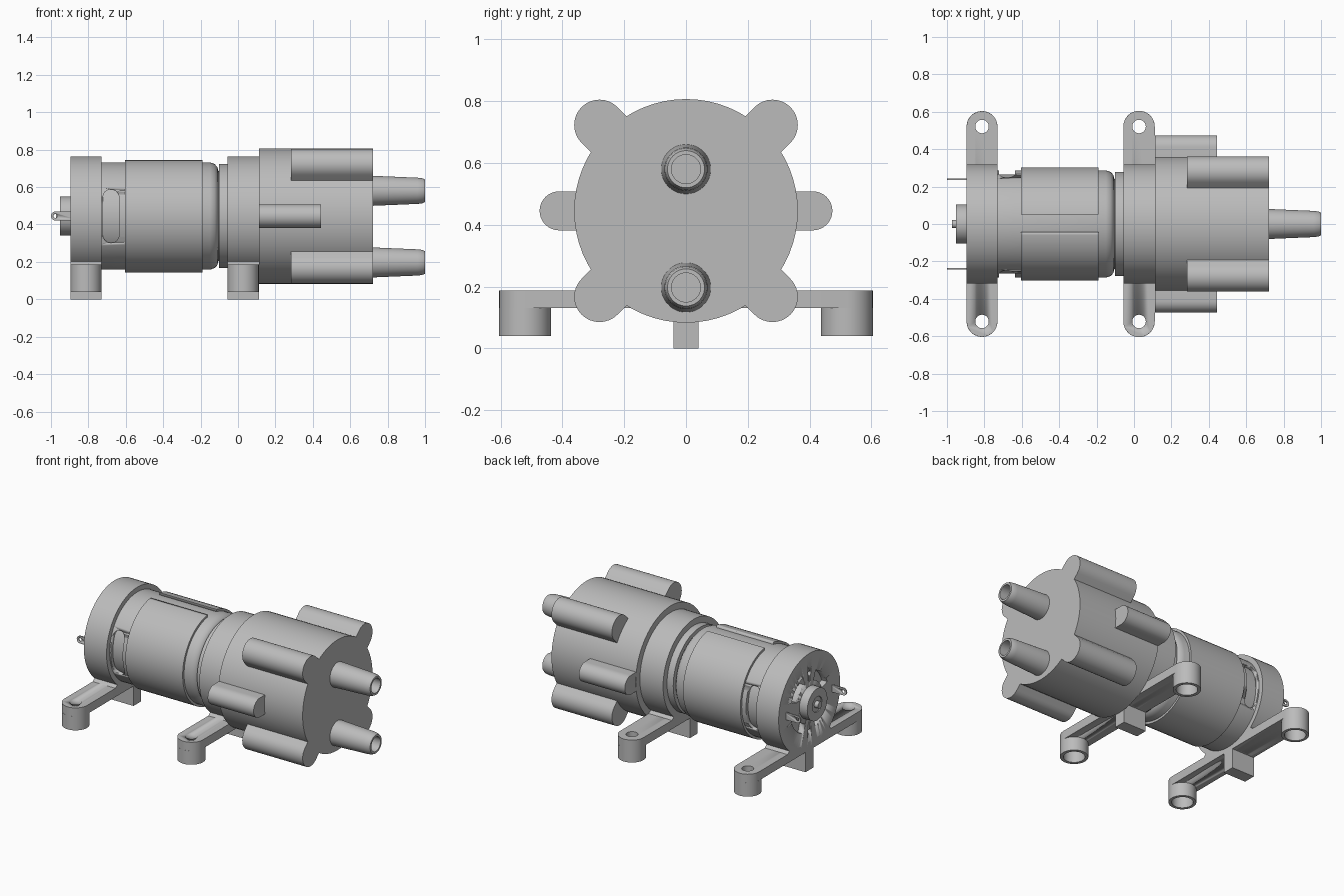
import bpy
import bmesh
import math
from mathutils import Matrix, Vector

if "Cube" in bpy.data.objects:
    bpy.data.objects.remove(bpy.data.objects["Cube"])

grey = bpy.data.materials.new("plain grey")
grey.use_nodes = True
grey.diffuse_color = (0.5, 0.5, 0.5, 1)
grey.node_tree.nodes["Principled BSDF"].inputs["Base Color"].default_value = (0.5, 0.5, 0.5, 1)

AXIS_Z = 0.445   # height of the motor axis
SEGMENTS = 64
# Cyclic axis maps: profile direction -> world direction
TURN = {
    "x": Matrix(((0, 0, 1), (1, 0, 0), (0, 1, 0))),
    "y": Matrix(((1, 0, 0), (0, 0, 1), (0, 1, 0))),
    "z": Matrix.Identity(3),
}


def activate(obj):
    bpy.ops.object.select_all(action="DESELECT")
    obj.select_set(True)
    bpy.context.view_layer.objects.active = obj


def finish(name, bm):
    bmesh.ops.remove_doubles(bm, verts=bm.verts, dist=1e-5)
    bmesh.ops.recalc_face_normals(bm, faces=bm.faces)
    mesh = bpy.data.meshes.new(name)
    bm.to_mesh(mesh)
    bm.free()
    mesh.materials.append(grey)
    obj = bpy.data.objects.new(name, mesh)
    bpy.context.collection.objects.link(obj)
    activate(obj)
    bpy.ops.object.shade_smooth_by_angle(angle=math.radians(32))
    return obj


def lathe(name, profile, axis="x", centre=(0, 0, AXIS_Z), ring=False):
    """Turn (position, radius) points about an axis; ring closes the profile."""
    bm = bmesh.new()
    verts = [bm.verts.new((r, 0, p)) for p, r in profile]
    pairs = list(zip(verts, verts[1:] + verts[:1]))
    edges = [bm.edges.new(p) for p in (pairs if ring else pairs[:-1])]
    bmesh.ops.spin(bm, geom=verts + edges, cent=(0, 0, 0), axis=(0, 0, 1),
                   angle=math.tau, steps=SEGMENTS)
    bm.transform(Matrix.Translation(centre) @ TURN[axis].to_4x4())
    return finish(name, bm)


def prism(name, outline, low, high, axis):
    """Extrude a flat outline between two positions along an axis."""
    bm = bmesh.new()
    face = bm.faces.new([bm.verts.new((u, v, low)) for u, v in outline])
    new = bmesh.ops.extrude_face_region(bm, geom=[face])["geom"]
    bmesh.ops.translate(bm, vec=(0, 0, high - low),
                        verts=[g for g in new if isinstance(g, bmesh.types.BMVert)])
    bm.transform(TURN[axis].to_4x4())
    return finish(name, bm)


def capsule(a, b, r, steps=16):
    """Outline of a bar with round ends centred on a and b."""
    heading = math.atan2(b[1] - a[1], b[0] - a[0])
    points = []
    for centre, start in ((b, heading - math.pi / 2), (a, heading + math.pi / 2)):
        for i in range(steps + 1):
            t = start + math.pi * i / steps
            points.append((centre[0] + r * math.cos(t), centre[1] + r * math.sin(t)))
    return points


def box(name, low, high):
    return prism(name, [(low[0], low[1]), (high[0], low[1]),
                        (high[0], high[1]), (low[0], high[1])], low[2], high[2], "z")


def cut(obj, cutter):
    mod = obj.modifiers.new("cut", "BOOLEAN")
    mod.operation = "DIFFERENCE"
    mod.solver = "EXACT"
    mod.object = cutter
    activate(obj)
    bpy.ops.object.modifier_apply(modifier=mod.name)
    bpy.data.objects.remove(cutter)


# Motor casing with a side slot on each flank, around a solid core
casing = lathe("motor_casing", [(-0.75, 0.265), (-0.75, 0.287), (-0.15, 0.287), (-0.125, 0.278),
                                (-0.11, 0.262), (-0.105, 0.24), (-0.16, 0.24), (-0.16, 0.265)], ring=True)
for side in (-1, 1):
    ends = sorted((side * 0.1, side * 0.4))
    cut(casing, prism("slot_cutter", capsule((-0.679, 0.345), (-0.679, 0.545), 0.043), *ends, "y"))
lathe("motor_core", [(-0.8, 0), (-0.8, 0.264), (-0.15, 0.264), (-0.15, 0)])

# Split sleeve wrapped around the casing
sleeve = lathe("motor_sleeve", [(-0.605, 0.28), (-0.605, 0.302), (-0.19, 0.302), (-0.19, 0.28)], ring=True)
cut(sleeve, box("gap_cutter", (-0.7, -0.043, 0.6), (-0.1, 0.05, 0.9)))

# Neck between motor and pump
lathe("neck_core", [(-0.16, 0), (-0.16, 0.24), (-0.08, 0.24), (-0.08, 0)])
lathe("neck_flange", [(-0.102, 0), (-0.102, 0.278), (-0.04, 0.278), (-0.04, 0)])

# Mounting brackets: ring, cross arm, hollow feet and centre prop
for place, x0, x1 in (("rear", -0.895, -0.73), ("front", -0.057, 0.111)):
    mid, half = (x0 + x1) / 2, (x1 - x0) / 2
    ring = lathe(place + "_bracket_ring", [(x0, 0), (x0, 0.319), (x1, 0.319), (x1, 0)])
    if place == "rear":
        # Curved vents and small screw holes in the end face
        for i in range(4):
            mid_angle = math.radians(45 + 90 * i)
            sweep = [mid_angle + math.radians(a) for a in range(-26, 27, 4)]
            arc = [(r, a) for r, angles in ((0.195, sweep), (0.135, sweep[::-1])) for a in angles]
            outline = [(r * math.cos(a), AXIS_Z + r * math.sin(a)) for r, a in arc]
            cut(ring, prism("vent_cutter", outline, x0 - 0.05, x0 + 0.04, "x"))
        for side in (-1, 1):
            spot = (0, AXIS_Z + side * 0.19)
            cut(ring, prism("screw_cutter", capsule(spot, spot, 0.016), x0 - 0.05, x0 + 0.03, "x"))
    arm = prism(place + "_bracket_arm", capsule((mid, -0.521), (mid, 0.521), half), 0.13, 0.187, "z")
    for side, label in ((-1, "right"), (1, "left")):
        spot = (mid, side * 0.521)
        cut(arm, prism("bolt_cutter", capsule(spot, spot, 0.036), 0, 0.3, "z"))
        lathe(f"{place}_{label}_foot", [(0.04, 0.064), (0.04, half), (0.131, half), (0.131, 0.064)],
              "z", (*spot, 0), ring=True)
        # Small fillet where the arm meets the ring
        prism(f"{place}_{label}_fillet", [(side * 0.16, 0.18), (side * 0.235, 0.18),
                                          (side * 0.205, 0.205)], x0, x1, "x")
    box(place + "_centre_prop", (x0, -0.04, 0), (x1, 0.04, 0.16))

# Pump head with corner lobes and side ribs
lathe("pump_head", [(0.111, 0), (0.111, 0.362), (0.722, 0.362), (0.722, 0)])
for sy, side in ((-1, "right"), (1, "left")):
    for sz, level in ((-1, "lower"), (1, "upper")):
        tip = (sy * 0.28, AXIS_Z + sz * 0.278)
        root = (sy * 0.17, AXIS_Z + sz * 0.168)
        prism(f"{level}_{side}_lobe", capsule(root, tip, 0.082), 0.284, 0.722, "x")
    prism(side + "_rib", capsule((sy * 0.3, AXIS_Z), (sy * 0.411, AXIS_Z), 0.063), 0.112, 0.445, "x")

# Tapered hose ports
for label, z in (("lower", 0.197), ("upper", 0.58)):
    lathe(label + "_port", [(0.7, 0), (0.7, 0.081), (0.96, 0.07), (0.985, 0.067), (1.0, 0.06),
                            (1.0, 0.047), (0.76, 0.047), (0.76, 0)], centre=(0, 0, z))

# Rear bearing boss and shaft tip
lathe("bearing_boss", [(-0.87, 0), (-0.87, 0.104), (-0.952, 0.104), (-0.952, 0.05),
                       (-0.945, 0.05), (-0.945, 0)])
lathe("shaft_tip", [(-0.93, 0), (-0.93, 0.022), (-0.972, 0.022), (-0.972, 0)])

# Flat electrical terminals with an eye at the end
for side, label in ((-1, "right"), (1, "left")):
    y = side * 0.238
    tab = prism(label + "_terminal", capsule((-0.976, AXIS_Z), (-0.87, AXIS_Z), 0.024),
                y - 0.004, y + 0.004, "y")
    eye = (-0.976, AXIS_Z)
    cut(tab, prism("eye_cutter", capsule(eye, eye, 0.011), y - 0.05, y + 0.05, "y"))
